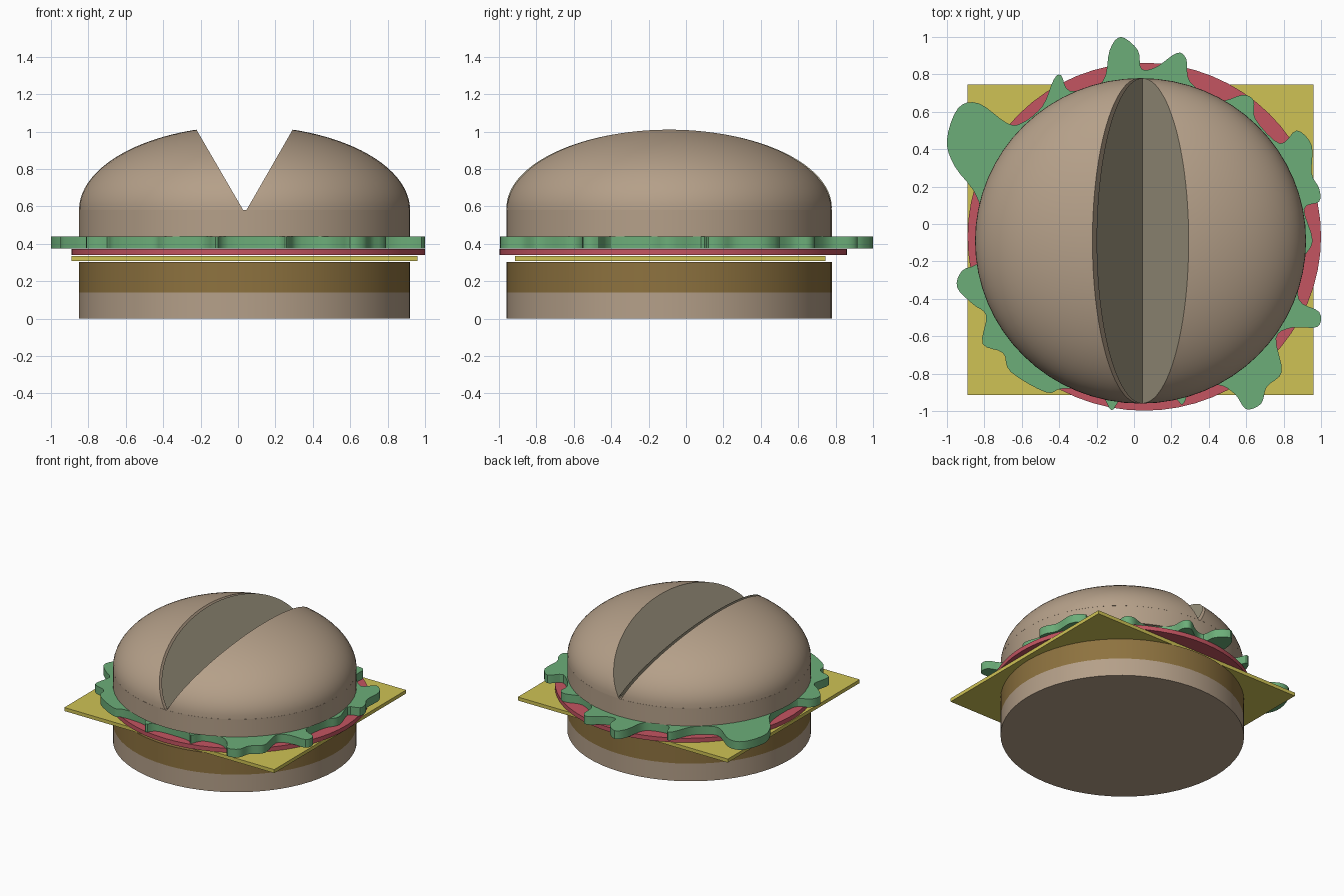
import bpy, bmesh, math
from mathutils import Vector, Matrix

if "Cube" in bpy.data.objects:
    bpy.data.objects.remove(bpy.data.objects["Cube"])

CX, CY, RX, RY = 0.035, -0.09, 0.885, 0.87
SEG = 64


def material(name, rgb):
    m = bpy.data.materials.new(name)
    m.diffuse_color = (*rgb, 1)
    m.use_nodes = True
    m.node_tree.nodes["Principled BSDF"].inputs["Base Color"].default_value = m.diffuse_color
    return m


BUN = material("bun", (0.46, 0.35, 0.25))
CRUMB = material("crumb", (0.35, 0.31, 0.22))
PATTY = material("patty", (0.27, 0.17, 0.05))
CHEESE = material("cheese", (0.62, 0.54, 0.09))
TOMATO = material("tomato", (0.55, 0.09, 0.12))
LETTUCE = material("lettuce", (0.15, 0.42, 0.19))


def finish(name, bm, *mats):
    bmesh.ops.recalc_face_normals(bm, faces=bm.faces)
    mesh = bpy.data.meshes.new(name)
    bm.to_mesh(mesh)
    bm.free()
    ob = bpy.data.objects.new(name, mesh)
    bpy.context.collection.objects.link(ob)
    for m in mats:
        mesh.materials.append(m)
    bpy.ops.object.select_all(action='DESELECT')
    ob.select_set(True)
    bpy.context.view_layer.objects.active = ob
    bpy.ops.object.shade_smooth_by_angle(angle=math.radians(30))
    return ob


def slab(name, outline, z0, z1, mat):
    """Flat outline extruded from z0 to z1."""
    bm = bmesh.new()
    face = bm.faces.new([bm.verts.new((x, y, z0)) for x, y in outline])
    ext = bmesh.ops.extrude_face_region(bm, geom=[face], use_keep_orig=True)
    top = [v for v in ext["geom"] if isinstance(v, bmesh.types.BMVert)]
    bmesh.ops.translate(bm, verts=top, vec=(0, 0, z1 - z0))
    return finish(name, bm, mat)


def ellipse(cx, cy, rx, ry):
    return [(cx + rx * math.cos(a), cy + ry * math.sin(a))
            for a in (2 * math.pi * i / SEG for i in range(SEG))]


round_bun = ellipse(CX, CY, RX, RY)

# Lower stack
slab("bottom_bun", round_bun, 0, 0.14, BUN)
slab("patty", round_bun, 0.14, 0.303, PATTY)
slab("cheese_slice", [(-0.89, -0.915), (0.96, -0.915), (0.96, 0.745), (-0.89, 0.745)],
     0.307, 0.335, CHEESE)
slab("tomato_slice", ellipse(0.055, -0.068, 0.945, 0.93), 0.339, 0.373, TOMATO)

# Lettuce: ruffled outline smoothed through hand-placed points
leaf = [(.91, .08), (.99, .12), (.99, .19), (.95, .27), (.95, .42), (.87, .5), (.78, .43),
        (.65, .56), (.64, .66), (.58, .69), (.45, .66), (.30, .76), (.28, .88), (.23, .915),
        (.12, .84), (.04, .83), (.02, .93), (-.07, 1), (-.13, .93), (-.17, .76),
        (-.34, .71), (-.39, .795), (-.43, .77), (-.49, .63), (-.60, .54), (-.68, .54),
        (-.83, .645), (-.94, .62), (-1, .45), (-.96, .31), (-.83, .12), (-.82, -.18),
        (-.92, -.25), (-.945, -.34), (-.86, -.43), (-.79, -.49), (-.81, -.64), (-.70, -.69),
        (-.66, -.79), (-.47, -.9), (-.38, -.88), (-.19, -.9), (-.12, -.995), (-.05, -.93),
        (.20, -.93), (.26, -.965), (.31, -.88), (.45, -.86), (.54, -.91), (.60, -.99),
        (.68, -.96), (.71, -.87), (.79, -.79), (.76, -.61), (.84, -.555), (.98, -.55),
        (.99, -.47), (.88, -.4), (.90, -.2), (.955, -.09)]


def smooth_loop(points, steps=4):
    p = [Vector(q) for q in points]
    out = []
    for i in range(len(p)):
        a, b, c, d = (p[(i + k) % len(p)] for k in (-1, 0, 1, 2))
        for s in range(steps):
            t = s / steps
            out.append(0.5 * (2 * b + (c - a) * t + (2 * a - 5 * b + 4 * c - d) * t * t
                              + (3 * b - a - 3 * c + d) * t ** 3))
    return out


slab("lettuce", smooth_loop(leaf), 0.375, 0.44, LETTUCE)

# Top bun: straight band below, domed halves with a V cut between them
slab("top_bun_band", round_bun, 0.44, 0.58, BUN)
DOME_Z, DOME_H = 0.58, 0.45


def dome_half(name, base_x, tip_x, side, cut_mat):
    bm = bmesh.new()
    bmesh.ops.create_uvsphere(bm, u_segments=SEG, v_segments=48, radius=1)
    bmesh.ops.transform(bm, verts=bm.verts, matrix=Matrix.Translation((CX, CY, DOME_Z))
                        @ Matrix.Diagonal((RX, RY, DOME_H, 1)))
    cuts = [((CX, CY, DOME_Z + 0.0005), (0, 0, -1), 0),
            ((base_x, CY, DOME_Z), Vector((0.43, 0, base_x - tip_x)) * -side, 1)]
    for co, normal, index in cuts:
        bmesh.ops.bisect_plane(bm, geom=bm.verts[:] + bm.edges[:] + bm.faces[:],
                               dist=1e-5, plane_co=co, plane_no=normal, clear_outer=True)
        edges = [e for e in bm.edges if e.is_boundary]
        for f in bmesh.ops.holes_fill(bm, edges=edges)["faces"]:
            f.material_index = index
    return finish(name, bm, BUN, cut_mat)


dome_half("top_bun_left", 0.028, -0.222, -1, BUN)
dome_half("top_bun_right", 0.045, 0.292, 1, CRUMB)

# Thin crumb sheet standing just off the left cut
bm = bmesh.new()
sheet = [bm.verts.new((0.046 - 0.246 * math.sin(a), CY + RY * math.cos(a),
                       0.592 + 0.418 * math.sin(a)))
         for a in (math.pi * i / 48 for i in range(49))]
bm.faces.new(sheet)
finish("cut_crumb_left", bm, CRUMB)
